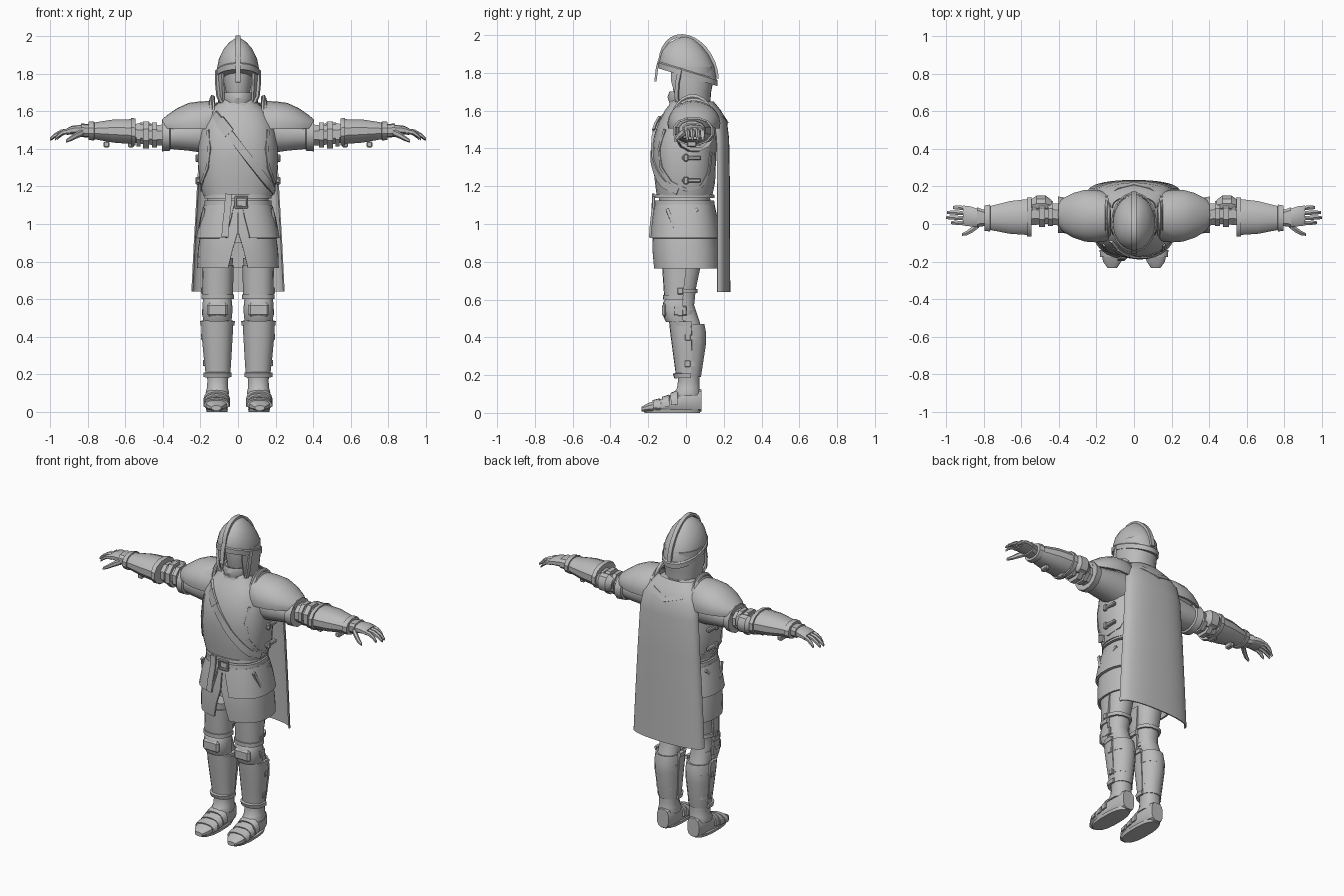
import bpy, bmesh, math
from mathutils import Vector as V

steel = bpy.data.materials.new("grey_steel")
steel.diffuse_color = (0.5, 0.5, 0.5, 1)


def finish(name, bm, mirror=False, thick=0, bevel=0):
    bmesh.ops.recalc_face_normals(bm, faces=bm.faces)
    me = bpy.data.meshes.new(name)
    bm.to_mesh(me)
    bm.free()
    me.materials.append(steel)
    ob = bpy.data.objects.new(name, me)
    bpy.context.collection.objects.link(ob)
    if thick:
        m = ob.modifiers.new("thickness", 'SOLIDIFY')
        m.thickness, m.offset = thick, 0
    if bevel:
        ob.modifiers.new("bevel", 'BEVEL').width = bevel
    if mirror:
        m = ob.modifiers.new("mirror", 'MIRROR')
        m.use_clip = False
        m.use_mirror_merge = False
    return ob


def power(c, p):
    return math.copysign(abs(c) ** (2 / p), c)


def loft(name, rings, axis='Z', n=12, p=2.3, arc=None, tilt=0, mirror=False, thick=0.012, turn=0.5):
    """Skin rings (position, centre a, centre b, radius a, radius b[, front gap in degrees])."""
    bm = bmesh.new()
    rows = []
    for r in rings:
        t, a, b, ra, rb = r[:5]
        lo, hi = arc or (0, 360)
        if len(r) > 5:
            lo, hi = -90 + r[5], 270 - r[5]
        is_open = arc or len(r) > 5
        row = []
        for i in range(n + 1 if is_open else n):
            g = math.radians(lo + (hi - lo) * (i + (0 if is_open else turn)) / n)
            q, s = a + ra * power(math.cos(g), p), b + rb * power(math.sin(g), p)
            co = {'X': (t, q, s), 'Y': (q, t, s), 'Z': (q, s, t - tilt * s)}[axis]
            row.append(bm.verts.new(co))
        rows.append(row)
    for r0, r1 in zip(rows, rows[1:]):
        m = len(r0)
        for i in range(m - 1 if is_open else m):
            j = (i + 1) % m
            bm.faces.new((r0[i], r0[j], r1[j], r1[i]))
    if not is_open:
        bm.faces.new(rows[0])
        bm.faces.new(rows[-1])
    return finish(name, bm, mirror, thick if is_open else 0)


def strip(name, pts, normals, width, thick, mirror=False):
    """Flat strap following points, lying square to the given normals."""
    bm = bmesh.new()
    rows = []
    pts = [V(q) for q in pts]
    for i, q in enumerate(pts):
        tan = (pts[min(i + 1, len(pts) - 1)] - pts[max(i - 1, 0)]).normalized()
        nor = V(normals[i]).normalized()
        side = tan.cross(nor).normalized() * width / 2
        nor = nor * thick / 2
        rows.append([bm.verts.new(q + k) for k in (side + nor, nor - side, -side - nor, side - nor)])
    for r0, r1 in zip(rows, rows[1:]):
        for i in range(4):
            bm.faces.new((r0[i], r0[i - 1], r1[i - 1], r1[i]))
    bm.faces.new(rows[0])
    bm.faces.new(rows[-1])
    return finish(name, bm, mirror)


def box(name, c, size, mirror=False, bevel=0.005):
    bm = bmesh.new()
    bmesh.ops.create_cube(bm, size=1)
    for v in bm.verts:
        v.co = V([c[i] + v.co[i] * size[i] for i in range(3)])
    return finish(name, bm, mirror, bevel=bevel)


# Torso: breastplate and collar
P = 2.4
TORSO = [(1.15, 0, -.008, .185, .148), (1.22, 0, -.005, .205, .16), (1.35, 0, -.01, .215, .17),
         (1.45, 0, -.005, .208, .168), (1.53, 0, .008, .195, .157), (1.60, 0, .018, .16, .132),
         (1.64, 0, .022, .11, .105), (1.69, 0, .025, .075, .088)]
loft("breastplate", TORSO, n=28, p=P)
loft("gorget", [(1.60, 0, .018, .125, .118), (1.645, 0, .022, .113, .112), (1.645, 0, .022, .09, .09)], n=12, p=2)


def section(z):
    for a, b in zip(TORSO, TORSO[1:]):
        if a[0] <= z <= b[0]:
            f = (z - a[0]) / (b[0] - a[0])
            return [a[i] + (b[i] - a[i]) * f for i in (2, 3, 4)]


def curve(u):
    return max(0, 1 - abs(u) ** P) ** (1 / P)


# Diagonal chest strap with buckle
pts, nrm = [], []
for i in range(13):
    x, z = -.125 + .315 * i / 12, 1.585 - .41 * i / 12
    cy, rx, ry = section(z)
    y = cy - ry * curve(x / rx)
    pts.append((x, y - .002, z))
    nrm.append((x / rx ** 2, (y - cy) / ry ** 2, 0))
strip("chest_strap", pts, nrm, .042, .014)
strip("chest_buckle", [V(q) - V((0, .006, 0)) for q in pts[1:4]], nrm[1:4], .06, .012)

# Edge of the breastplate around the arm opening
pts, nrm = [], []
for y, z in [(-.11, 1.5), (-.14, 1.4), (-.13, 1.3), (-.08, 1.22), (0, 1.18), (.08, 1.2), (.12, 1.28), (.13, 1.38)]:
    cy, rx, ry = section(z)
    x = rx * curve((y - cy) / ry)
    pts.append((x, y, z))
    nrm.append((x / rx ** 2, (y - cy) / ry ** 2, 0))
strip("breastplate_edge", pts, nrm, .016, .014, True)
for z in (1.23, 1.35):
    box("side_strap", (.21, .03, z), (.024, .1, .022), True)
    box("side_buckle", (.215, 0, z), (.025, .024, .04), True)

# Skirt with front slit, hip plates and belt
loft("skirt", [(.765, 0, .005, .212, .17, 10), (.86, 0, 0, .208, .172, 5), (.95, 0, -.005, .195, .165, .3),
               (1.12, 0, -.008, .165, .14, .3)], n=32, p=2.5)
loft("skirt_lining", [(.9, 0, 0, .19, .155), (1.16, 0, -.008, .16, .135)], n=20)
loft("hip_plates", [(.925, 0, -.004, .215, .179, 12), (.935, 0, -.004, .213, .178, 12), (1.03, 0, -.006, .195, .165, 7),
                    (1.1, 0, -.008, .174, .152, 4)], n=28, p=2.5, thick=.016)
for z, h in ((1.07, .022), (1.11, .03), (1.147, .02)):
    loft("belt", [(z - h / 2, 0, -.008, .18, .16), (z + h / 2, 0, -.008, .178, .158)], n=28, p=P)
for x in (-.012, .048):
    box("buckle_side", (x, -.172, 1.115), (.012, .016, .06), bevel=.003)
for z in (1.088, 1.142):
    box("buckle_bar", (.018, -.172, z), (.07, .016, .012), bevel=.003)
strip("belt_tongue", [(-.05, -.174, 1.16), (-.055, -.176, 1.08), (-.065, -.185, 1.0), (-.07, -.19, .93)],
      [(0, -1, .1)] * 4, .036, .012)
for a, b in (((.182, .06, 1.08), (.197, -.04, .985)), ((.182, -.1, 1.08), (.2, -.06, .985))):
    strip("hanging_strap", [a, b], [(1, 0, .15)] * 2, .018, .014, True)

# Cape and shoulder yoke
loft("cape", [(.64, 0, .165, .245, .066), (.9, 0, .165, .232, .065), (1.2, 0, .165, .215, .064),
              (1.45, 0, .162, .2, .063), (1.54, 0, .15, .185, .064), (1.6, 0, .12, .155, .062),
              (1.645, 0, .085, .115, .06)], n=20, p=2.3, arc=(0, 180), thick=.007)
strip("cape_yoke", [(-.17, .13, 1.6), (-.09, .19, 1.575), (0, .212, 1.545), (.09, .19, 1.575), (.17, .13, 1.6)],
      [(-.6, .7, .5), (-.3, .8, .5), (0, .8, .5), (.3, .8, .5), (.6, .7, .5)], .03, .014)

# Head and helmet
loft("head", [(1.62, 0, .02, .06, .06), (1.68, 0, .01, .06, .075), (1.75, 0, .01, .075, .085), (1.84, 0, .01, .08, .095),
              (1.9, 0, .01, .07, .08)], n=16, p=2)
T = dict(n=24, p=2.05, tilt=.3)
loft("helmet_dome", [(1.785, 0, .01, .113, .152), (1.83, 0, .01, .112, .15), (1.88, 0, .012, .102, .138),
                     (1.93, 0, .014, .078, .107), (1.965, 0, .016, .048, .068), (1.988, 0, .018, .02, .03),
                     (1.994, 0, .018, .004, .006)], **T)
loft("helmet_rim", [(1.78, 0, .01, .118, .157), (1.81, 0, .01, .12, .159), (1.817, 0, .01, .113, .152)], **T)
crest, up = [], []
for i in range(15):
    g = math.radians(3 + 174 * i / 14)
    y = .014 - .152 * math.cos(g)
    crest.append((0, y, 1.81 + .186 * math.sin(g) - .3 * y))
    up.append((0, -math.cos(g), math.sin(g) + .1))
strip("helmet_crest", crest, up, .026, .016)
strip("nose_guard", [(0, -.138, 1.88), (0, -.153, 1.83), (0, -.162, 1.755)], [(0, -1, .2)] * 3, .026, .012)
loft("neck_guard", [(1.645, 0, .022, .098, .1, 48), (1.7, 0, .018, .105, .108, 46), (1.76, 0, .014, .108, .125, 46),
                    (1.83, 0, .012, .106, .13, 50)], n=20, p=2.2, thick=.014)
strip("cheek_edge", [(.112, -.03, 1.82), (.112, -.045, 1.75), (.105, -.05, 1.68), (.09, -.045, 1.645)],
      [(1, -.4, 0)] * 4, .02, .014, True)
loft("chin_guard", [(1.635, 0, .01, .07, .09), (1.67, 0, .008, .082, .1), (1.7, 0, .008, .078, .09)], n=12, p=2, arc=(180, 360))

# Arms: shoulder plates, sleeve, elbow, forearm guard
A = dict(axis='X', mirror=True)
loft("pauldron", [(.135, .035, 1.53, .11, .155), (.15, .04, 1.53, .125, .118), (.2, .042, 1.53, .132, .115),
                  (.26, .044, 1.53, .13, .107), (.32, .046, 1.525, .112, .085), (.37, .048, 1.52, .085, .055),
                  (.4, .05, 1.52, .055, .03)], n=14, p=2, arc=(-12, 192), thick=.016, **A)
loft("pauldron_flange", [(.125, .03, 1.53, .1, .15), (.15, .035, 1.53, .112, .135)], n=12, p=2, arc=(-5, 185), **A)
loft("sleeve", [(.15, .035, 1.48, .1, .11), (.26, .04, 1.475, .098, .088), (.36, .045, 1.472, .085, .075),
                (.365, .045, 1.472, .098, .086), (.405, .05, 1.472, .1, .088), (.405, .05, 1.472, .08, .07)], n=12, p=2, **A)
loft("upper_arm", [(.38, .05, 1.472, .065, .062), (.48, .055, 1.475, .058, .056), (.58, .045, 1.485, .06, .055)], n=8, p=2, **A)
for x, w, r in ((.445, .025, .072), (.49, .03, .078), (.53, .02, .066)):
    loft("elbow_band", [(x - w / 2, .055, 1.475, r, r), (x + w / 2, .055, 1.475, r, r)], n=8, p=2, **A)
loft("elbow_plate", [(.44, .1, 1.485, .03, .035), (.47, .108, 1.485, .045, .055), (.52, .108, 1.485, .045, .055),
                     (.55, .1, 1.485, .03, .035)], n=10, p=2, **A)
loft("forearm_guard", [(.545, .038, 1.49, .108, .074), (.57, .037, 1.492, .108, .076), (.571, .037, 1.492, .098, .068),
                       (.66, .035, 1.495, .09, .064), (.765, .032, 1.496, .066, .046), (.766, .032, 1.496, .074, .053),
                       (.795, .031, 1.496, .07, .05), (.795, .031, 1.496, .05, .035)], n=12, p=2.2, **A)
for x in (.57, .7):
    box("forearm_buckle", (x, .03, 1.423), (.03, .05, .03), True)

# Gauntlet with four fingers and thumb
loft("hand", [(.78, .03, 1.495, .042, .036), (.82, .035, 1.498, .05, .036), (.835, .035, 1.5, .056, .036),
              (.837, .035, 1.5, .05, .028), (.88, .042, 1.5, .056, .024), (.91, .045, 1.493, .055, .018)], n=10, p=2.6, **A)
for y, e in ((.003, .975), (.03, 1.0), (.057, .995), (.084, .965)):
    d = e - .895
    loft("finger", [(.895, y, 1.494, .013, .016), (.895 + d * .45, y + .003, 1.489, .013, .014),
                    (.895 + d * .8, y + .004, 1.47, .012, .012), (e, y + .004, 1.452, .008, .008)], n=6, p=2, **A)
loft("thumb", [(.825, 0, 1.488, .022, .02), (.86, -.03, 1.473, .018, .018), (.89, -.048, 1.455, .014, .014),
               (.915, -.056, 1.442, .008, .009)], n=6, p=2, **A)

# Legs: hose, thigh guard, knee, greave
L = dict(mirror=True, n=12, p=2.3)
loft("leg", [(.08, .11, .015, .05, .058), (.2, .108, .015, .054, .052), (.4, .11, .025, .068, .07), (.48, .11, .01, .066, .065),
             (.57, .11, -.025, .064, .07), (.66, .108, -.025, .07, .08), (.82, .105, -.015, .082, .105)], **L)
loft("thigh_guard", [(.6, .108, -.03, .078, .082, 70), (.615, .108, -.03, .078, .084, 70),
                     (.78, .108, -.02, .08, .104, 70)], **(L | dict(arc=None, n=2))).hide_render = True
bpy.data.objects.remove(bpy.data.objects["thigh_guard"])
F = dict(mirror=True, n=12, p=2.4, arc=(170, 370), thick=.014)
loft("thigh_guard", [(.6, .108, -.035, .074, .072), (.62, .108, -.033, .074, .076), (.78, .107, -.02, .078, .1)], **F)
loft("thigh_guard_edge", [(.6, .108, -.035, .08, .08), (.625, .108, -.033, .08, .083)], **F)
loft("knee_guard", [(.485, .11, -.03, .068, .07), (.51, .11, -.035, .072, .078), (.545, .11, -.035, .074, .084),
                    (.58, .11, -.035, .072, .08), (.605, .11, -.03, .068, .07)], **F)
box("knee_plate", (.11, -.113, .543), (.112, .028, .072), True, .012)
box("knee_wing", (.182, -.03, .54), (.016, .07, .05), True)
loft("greave", [(.19, .107, .012, .06, .058), (.21, .107, .012, .06, .06), (.3, .109, .012, .068, .072),
                (.42, .111, .01, .077, .086), (.485, .111, .005, .078, .088)], **F)
for z, r in ((.197, .067), (.472, .084)):
    loft("greave_edge", [(z - .012, .109, .012, r, r), (z + .012, .109, .01, r + .002, r + .006)], **F)
loft("calf_guard", [(.19, .108, .022, .055, .05), (.36, .11, .03, .068, .068), (.42, .11, .03, .07, .07),
                    (.47, .11, .025, .066, .065)], mirror=True, n=6, p=2, arc=(0, 180), thick=.014)
for z, y, rx, ry in ((.645, -.02, .08, .083), (.53, -.02, .073, .07), (.4, .02, .078, .083), (.26, .018, .068, .067)):
    loft("leg_strap", [(z - .011, .11, y, rx, ry), (z + .011, .11, y, rx, ry)], **L)
    box("leg_buckle", (.11 + rx, y - .01, z), (.016, .03, .034), True, .003)

# Feet: armoured shoe, sole, lames and ankle
loft("shoe", [(.082, .108, .065, .042, .06), (.05, .108, .068, .052, .066), (-.02, .109, .064, .055, .062),
              (-.08, .112, .05, .06, .046), (-.14, .115, .038, .063, .034), (-.2, .116, .029, .05, .024),
              (-.235, .116, .02, .025, .013)], axis='Y', n=12, p=2.8, mirror=True)
loft("sole", [(0, .112, -.073, .056, .148), (.018, .112, -.075, .06, .155)], mirror=True, n=16, p=2.5)
for y, h in ((-.15, .036), (-.1, .046), (-.055, .058)):
    loft("shoe_lame", [(y - .025, .114, h * .9, .062, h * .85), (y + .012, .113, h, .066, h)],
         axis='Y', n=10, p=2.4, arc=(-10, 190), mirror=True, thick=.01)
loft("ankle_guard", [(.09, .11, .005, .062, .07), (.105, .11, .006, .064, .074), (.13, .109, .012, .057, .062),
                     (.17, .108, .014, .057, .058), (.2, .108, .014, .06, .058)], **L)

# Apply modifiers and shade smooth with sharp edges
bpy.ops.object.select_all(action='SELECT')
bpy.context.view_layer.objects.active = bpy.context.selected_objects[0]
bpy.ops.object.convert(target='MESH')
bpy.ops.object.shade_smooth_by_angle(angle=math.radians(35))
